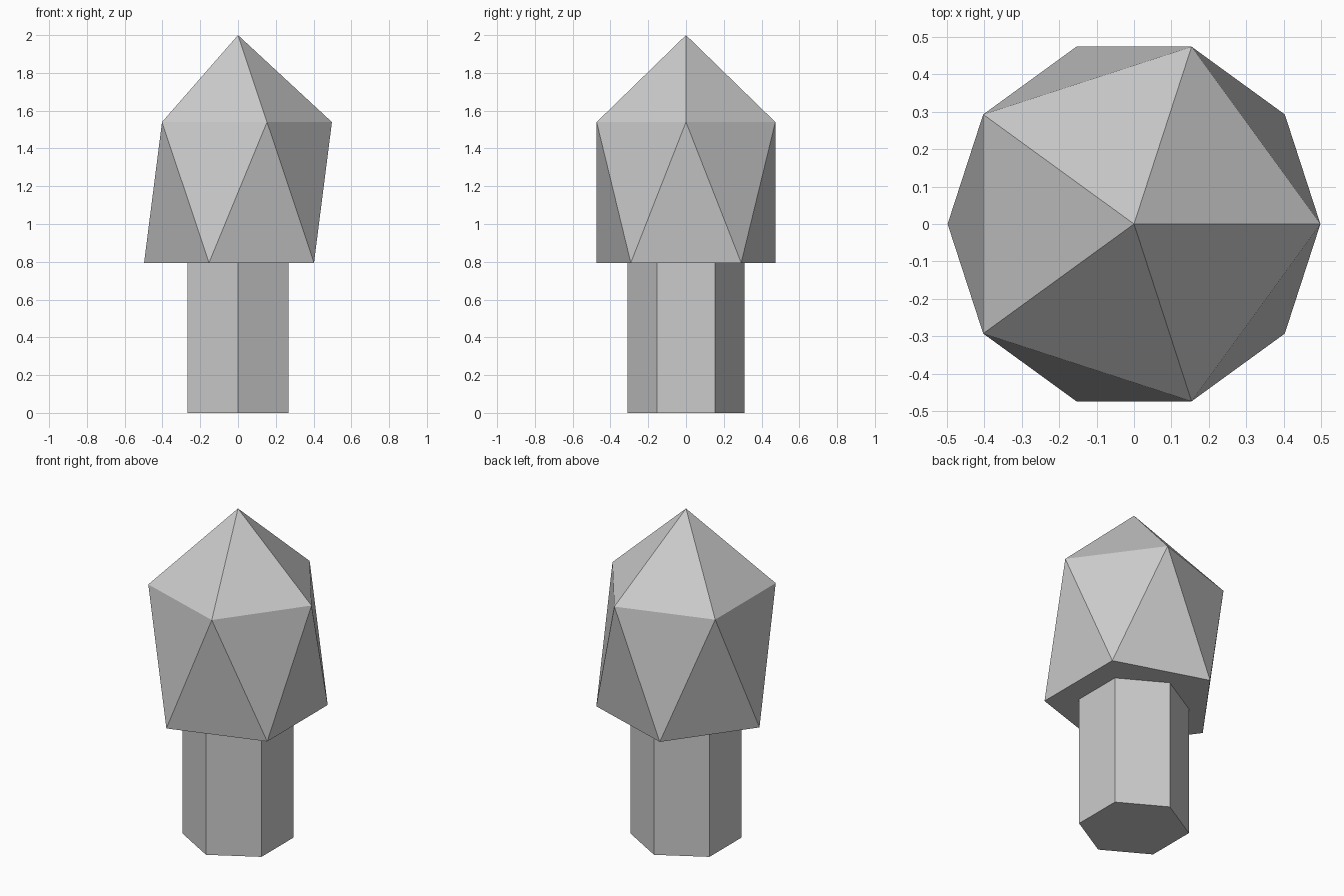
import bpy, bmesh, math
from mathutils import Matrix

if "Cube" in bpy.data.objects:
    bpy.data.objects.remove(bpy.data.objects["Cube"])


def add_object(name, bm):
    bmesh.ops.recalc_face_normals(bm, faces=bm.faces)
    mesh = bpy.data.meshes.new(name)
    bm.to_mesh(mesh)
    bm.free()
    obj = bpy.data.objects.new(name, mesh)
    bpy.context.collection.objects.link(obj)
    return obj


WIDTH, HEIGHT, TOP = 0.556, 0.833, 2.0
HEAD_BASE = TOP - HEIGHT * (1 + 1 / math.sqrt(5))

# Crown: stretched icosahedron with its lowest point cut off flat
bm = bmesh.new()
bmesh.ops.create_icosphere(bm, subdivisions=1, radius=1.0)
lowest = min(bm.verts, key=lambda v: v.co.z)
bmesh.ops.delete(bm, geom=[lowest], context='VERTS')
bmesh.ops.holes_fill(bm, edges=[e for e in bm.edges if e.is_boundary], sides=0)
bmesh.ops.scale(bm, vec=(WIDTH, WIDTH, HEIGHT), verts=bm.verts)
bmesh.ops.translate(bm, vec=(0, 0, TOP - HEIGHT), verts=bm.verts)
add_object("tree_crown", bm)

# Trunk: six-sided prism with corners pointing along y
bm = bmesh.new()
bmesh.ops.create_cone(
    bm, cap_ends=True, segments=6, radius1=0.309, radius2=0.309, depth=HEAD_BASE,
    matrix=Matrix.Translation((0, 0, HEAD_BASE / 2)))
corner = max(bm.verts, key=lambda v: v.co.y).co
turn = math.pi / 2 - math.atan2(corner.y, corner.x)
bmesh.ops.rotate(bm, cent=(0, 0, 0), matrix=Matrix.Rotation(turn, 3, 'Z'), verts=bm.verts)
add_object("tree_trunk", bm)
